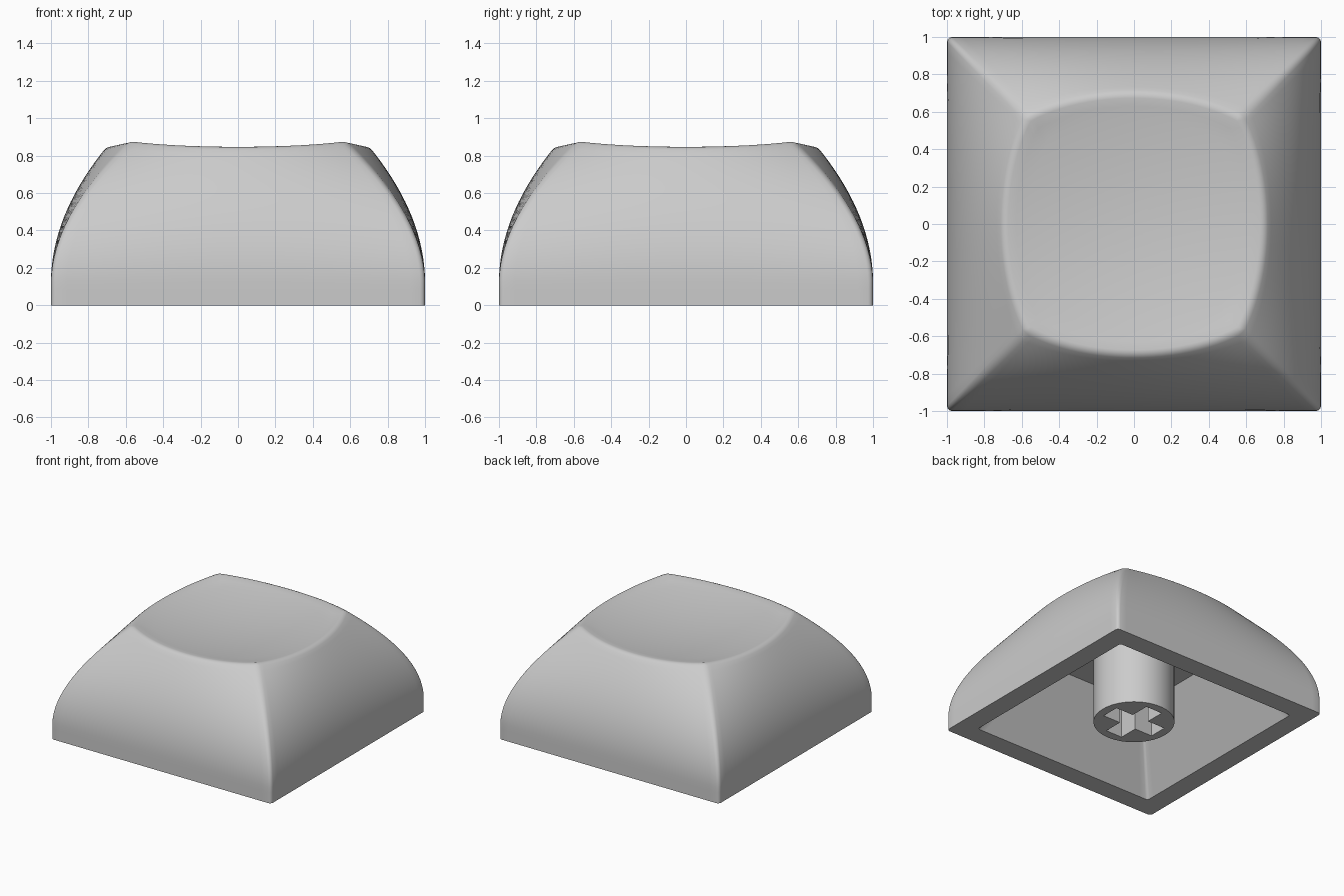
import bpy, bmesh, math

if "Cube" in bpy.data.objects:
    bpy.data.objects.remove(bpy.data.objects["Cube"])

N = 24          # segments per side
ROWS = 20       # rows up the wall


def finish(bm, name, angle=35):
    bmesh.ops.recalc_face_normals(bm, faces=bm.faces[:])
    mesh = bpy.data.meshes.new(name)
    bm.to_mesh(mesh)
    bm.free()
    ob = bpy.data.objects.new(name, mesh)
    bpy.context.collection.objects.link(ob)
    bpy.ops.object.select_all(action='DESELECT')
    ob.select_set(True)
    bpy.context.view_layer.objects.active = ob
    bpy.ops.object.shade_smooth_by_angle(angle=math.radians(angle))
    return ob


def dish(x, y):
    return 0.79 + 0.125 * (x * x + y * y)


def wall_point(side, t, z):
    """Point on a bulging side wall: t runs -1..1 corner to corner."""
    h = max(0.0, z - 0.12)
    mid = 1 - 0.30 * (h / 0.73) ** 2
    corner = 1 - 0.42 * (h / 0.75) ** 1.9
    x, y = corner * t, -(corner + (mid - corner) * (1 - t * t))
    for _ in range(side):
        x, y = -y, x
    return x, y


def ring(bm, u):
    verts = []
    for side in range(4):
        for i in range(N):
            t = -1 + 2 * i / N
            z = u * dish(*wall_point(side, t, 0.85))
            verts.append(bm.verts.new((*wall_point(side, t, z), z)))
    return verts


def skin(bm, rings):
    for a, b in zip(rings, rings[1:]):
        n = len(a)
        for i in range(n):
            j = (i + 1) % n
            bm.faces.new((a[i], a[j], b[j], b[i]))


def cap(bm, edge, height):
    """Close a ring with shrinking rings that follow height(x, y)."""
    rings = [edge]
    for k in range(9, 0, -1):
        s = k / 10
        rings.append([bm.verts.new((v.co.x * s, v.co.y * s,
                                    height(v.co.x * s, v.co.y * s))) for v in edge])
    skin(bm, rings)
    c = bm.verts.new((0, 0, height(0, 0)))
    last = rings[-1]
    for i in range(len(last)):
        bm.faces.new((last[i], last[(i + 1) % len(last)], c))


# Outer shell with dished top, softened edges
bm = bmesh.new()
rings = [ring(bm, k / ROWS) for k in range(ROWS + 1)]
skin(bm, rings)
cap(bm, rings[-1], dish)
bmesh.ops.recalc_face_normals(bm, faces=bm.faces[:])
corners = {rings[r][s * N] for r in range(ROWS + 1) for s in range(4)}
rim = set(rings[-1])
sharp = [e for e in bm.edges if all(v in corners for v in e.verts)
         or all(v in rim for v in e.verts)]
bmesh.ops.bevel(bm, geom=sharp, offset=0.026, segments=3, profile=0.5,
                affect='EDGES', clamp_overlap=True)

# Flat bottom rim, then a straight tapered cavity with a flat ceiling
edges = [e for e in bm.edges if e.is_boundary]
for scale, z in ((0.835, 0), (0.507 / 0.835, 0.56)):
    new = bmesh.ops.extrude_edge_only(bm, edges=edges)['geom']
    edges = [g for g in new if isinstance(g, bmesh.types.BMEdge)]
    for v in [g for g in new if isinstance(g, bmesh.types.BMVert)]:
        v.co = (v.co.x * scale, v.co.y * scale, z)
bmesh.ops.contextual_create(bm, geom=edges)
finish(bm, "keycap_shell")

# Stem post
bm = bmesh.new()
bmesh.ops.create_cone(bm, cap_ends=True, segments=64, radius1=0.305,
                      radius2=0.305, depth=0.565)
bmesh.ops.translate(bm, verts=bm.verts[:], vec=(0, 0, 0.2825))
stem = finish(bm, "stem")


def cross(bm, a, b, z0, z1):
    """Upright cross prism, arms 2a wide and 2b long."""
    outline = []
    for q in range(4):
        for x, y in [(b, -a), (b, a), (a, a)]:
            for _ in range(q):
                x, y = -y, x
            outline.append(bm.verts.new((x, y, z0)))
    ext = bmesh.ops.extrude_face_region(bm, geom=[bm.faces.new(outline)])
    bmesh.ops.translate(bm, vec=(0, 0, z1 - z0),
                        verts=[v for v in ext['geom'] if isinstance(v, bmesh.types.BMVert)])


# Cross-shaped socket cut into the stem
bm = bmesh.new()
cross(bm, 0.075, 0.235, -0.1, 0.45)
cutter = finish(bm, "socket_cutter")
cutter.hide_render = True

cut = stem.modifiers.new("socket", 'BOOLEAN')
cut.operation = 'DIFFERENCE'
cut.solver = 'EXACT'
cut.object = cutter
bpy.ops.object.select_all(action='DESELECT')
stem.select_set(True)
bpy.context.view_layer.objects.active = stem
bpy.ops.object.modifier_apply(modifier=cut.name)
bpy.data.objects.remove(cutter)
bpy.ops.object.shade_smooth_by_angle(angle=math.radians(35))
